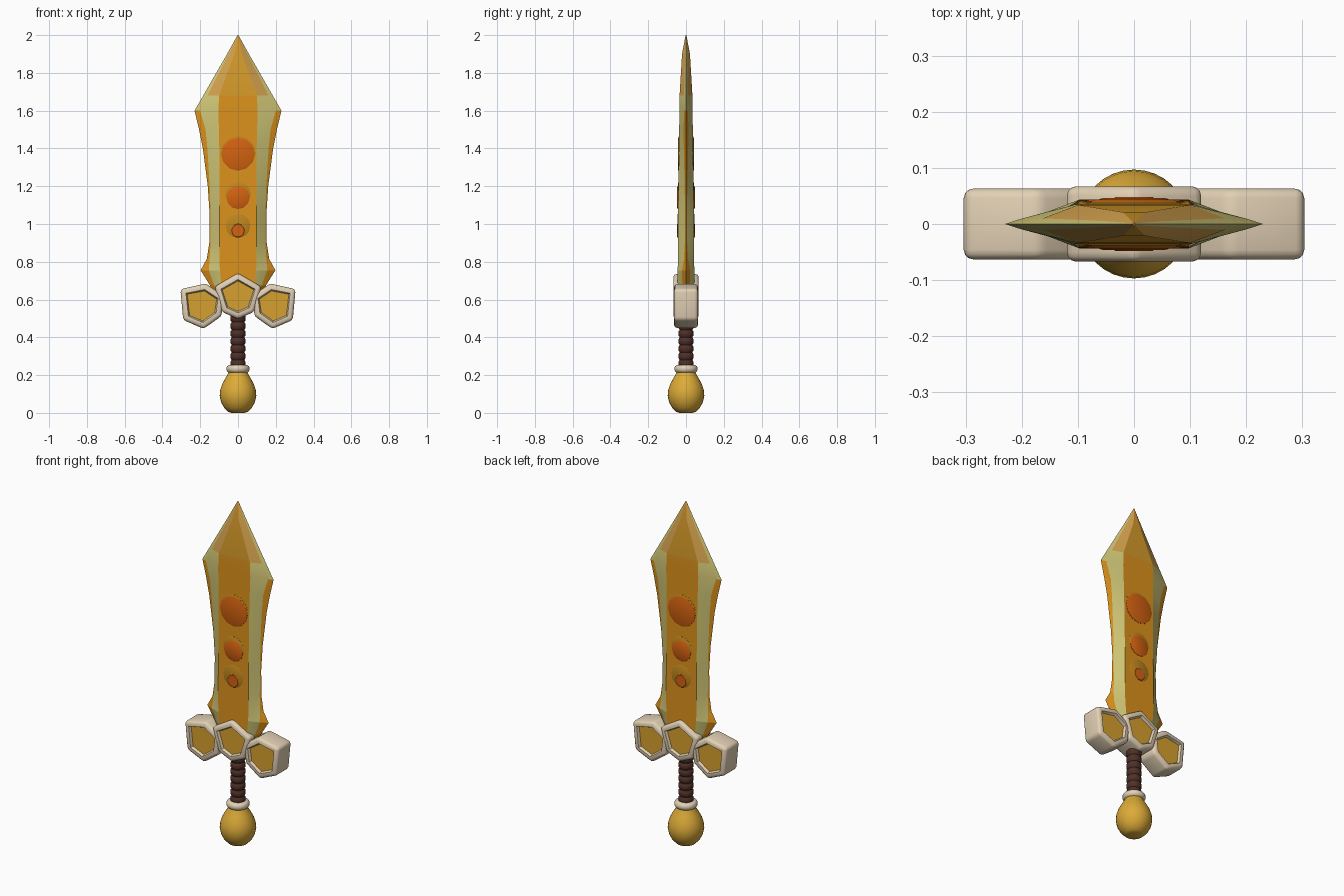
import bpy, bmesh, math

if "Cube" in bpy.data.objects:
    bpy.data.objects.remove(bpy.data.objects["Cube"])


def material(name, rgb):
    lin = [((c / 255 + 0.055) / 1.055) ** 2.4 for c in rgb]
    m = bpy.data.materials.new(name)
    m.diffuse_color = (*lin, 1)
    m.use_nodes = True
    m.node_tree.nodes["Principled BSDF"].inputs["Base Color"].default_value = m.diffuse_color
    return m


AMBER = material("amber blade", (220, 146, 28))
PALE = material("pale green gold", (208, 198, 118))
TAN = material("tan tip bevel", (212, 162, 78))
TIP = material("tip gold", (214, 155, 42))
GEM = material("burnt orange gem", (212, 98, 16))
SEAT = material("gem seat ochre", (190, 134, 30))
CREAM = material("cream guard", (226, 208, 180))
GOLD = material("gold", (220, 170, 56))
PANEL = material("guard panel gold", (214, 160, 46))
BROWN = material("dark brown grip", (80, 48, 40))


def finish(name, bm, mats, angle):
    bmesh.ops.recalc_face_normals(bm, faces=bm.faces[:])
    me = bpy.data.meshes.new(name)
    bm.to_mesh(me)
    bm.free()
    for m in mats:
        me.materials.append(m)
    ob = bpy.data.objects.new(name, me)
    bpy.context.collection.objects.link(ob)
    bpy.ops.object.select_all(action='DESELECT')
    ob.select_set(True)
    bpy.context.view_layer.objects.active = ob
    bpy.ops.object.shade_smooth_by_angle(angle=math.radians(angle))
    return ob


def lathe(name, profile, mat, seg=32):
    bm = bmesh.new()
    rings = [[bm.verts.new((r * math.cos(2 * math.pi * i / seg),
                            r * math.sin(2 * math.pi * i / seg), z))
              for i in range(seg)] for r, z in profile]
    for a, b in zip(rings, rings[1:]):
        for i in range(seg):
            j = (i + 1) % seg
            bm.faces.new((a[i], a[j], b[j], b[i]))
    bm.faces.new(rings[0][::-1])
    bm.faces.new(rings[-1])
    return finish(name, bm, [mat], 60)


# Blade: rows of z, half width, stripe outer x, panel half width, half depth
rows = [(0.60, 0.11, 0.10, 0.08, 0.044), (0.675, 0.148, 0.125, 0.088, 0.044),
        (0.755, 0.198, 0.155, 0.096, 0.044), (0.815, 0.165, 0.150, 0.098, 0.043),
        (0.90, 0.152, 0.145, 0.098, 0.043), (1.05, 0.150, 0.145, 0.098, 0.042),
        (1.20, 0.160, 0.150, 0.098, 0.040), (1.40, 0.186, 0.162, 0.099, 0.037),
        (1.50, 0.206, 0.172, 0.101, 0.036), (1.60, 0.230, 0.200, 0.104, 0.035),
        (1.68, 0.184, 0.162, 0.100, 0.034), (1.90, 0.058, 0.050, 0.020, 0.021),
        (2.00, 0.002, 0.0015, 0.001, 0.002)]
column = [0, 1, 2, 1, 0, 0, 1, 2, 1, 0]        # edge, stripe, panel
lower, shoulder, point = (0, 1, 0), (1, 1, 3), (1, 2, 3)

bm = bmesh.new()
loops = []
for z, w, q, p, d in rows:
    e = min(d * 0.8, d * 1.15 * (w - q) / (w - p))
    front = [(-w, 0), (-q, -e), (-p, -d), (p, -d), (q, -e), (w, 0)]
    back = [(q, e), (p, d), (-p, d), (-q, e)]
    loops.append([bm.verts.new((x, y, z)) for x, y in front + back])
for k, (a, b) in enumerate(zip(loops, loops[1:])):
    z = rows[k][0]
    scheme = lower if z < 1.59 else shoulder if z < 1.65 else point
    for i in range(10):
        j = (i + 1) % 10
        f = bm.faces.new((a[i], a[j], b[j], b[i]))
        f.material_index = scheme[column[i]]
        if scheme is shoulder and column[i] == 2:
            f.material_index = 0
bm.faces.new(loops[0][::-1])
bm.faces.new(loops[-1])
finish("blade", bm, [AMBER, PALE, TAN, TIP], 12)


# Gems and their seats: discs reaching through the blade to show on both sides
def disc(name, z, r, half, mat, seg=12):
    bm = bmesh.new()
    loops = []
    for y, s in ((-half, 0.9), (-half + 0.003, 1), (half - 0.003, 1), (half, 0.9)):
        loops.append([bm.verts.new((s * r * math.cos(2 * math.pi * i / seg), y,
                                    z + s * r * math.sin(2 * math.pi * i / seg)))
                      for i in range(seg)])
    for a, b in zip(loops, loops[1:]):
        for i in range(seg):
            j = (i + 1) % seg
            bm.faces.new((a[i], a[j], b[j], b[i]))
    bm.faces.new(loops[0])
    bm.faces.new(loops[-1][::-1])
    finish(name, bm, [mat], 30)


for label, z, r, zs, rs, d in (("upper", 1.370, 0.088, 1.374, 0.093, 0.0385),
                               ("middle", 1.140, 0.061, 1.155, 0.067, 0.0415),
                               ("lower", 0.965, 0.037, 0.990, 0.066, 0.0430)):
    disc(label + "_gem_seat", zs, rs, d + 0.002, SEAT)
    disc(label + "_gem", z, r, d + 0.005, GEM)


# Guard: chunky rounded blocks with a sunken gold panel on front and back
def guard_block(name, outline, half):
    bm = bmesh.new()
    a = [bm.verts.new((x, -half, z)) for x, z in outline]
    b = [bm.verts.new((x, half, z)) for x, z in outline]
    n = len(a)
    for i in range(n):
        j = (i + 1) % n
        bm.faces.new((a[i], a[j], b[j], b[i]))
    bm.faces.new(a[::-1])
    bm.faces.new(b)
    bmesh.ops.recalc_face_normals(bm, faces=bm.faces[:])
    bmesh.ops.bevel(bm, geom=bm.edges[:], offset=0.017, segments=3,
                    profile=0.5, affect='EDGES')
    bm.normal_update()
    caps = [max((f for f in bm.faces if f.normal.y * s > 0.99),
                key=lambda f: f.calc_area()) for s in (-1, 1)]
    bmesh.ops.inset_individual(bm, faces=caps, thickness=0.014, depth=0)
    bmesh.ops.inset_individual(bm, faces=caps, thickness=0.008, depth=-0.014)
    for f in caps:
        f.material_index = 1
    finish(name, bm, [CREAM, PANEL], 40)


side = [(0.305, 0.655), (0.170, 0.685), (0.075, 0.620),
        (0.088, 0.512), (0.182, 0.445), (0.290, 0.492)]
for label, s in (("left", -1), ("right", 1)):
    guard_block(label + "_guard_block", [(s * x, z) for x, z in side], 0.063)
guard_block("centre_guard_block",
            [(0, 0.740), (0.124, 0.668), (0.085, 0.535), (0, 0.497),
             (-0.085, 0.535), (-0.124, 0.668)], 0.067)

# Grip: stacked wrapped ridges
ridges = 7
step = 0.28 / ridges
grip = []
for i in range(ridges):
    z = 0.24 + i * step
    grip += [(0.033, z), (0.040, z + step * 0.25),
             (0.041, z + step * 0.5), (0.040, z + step * 0.75)]
lathe("grip", grip + [(0.033, 0.52)], BROWN, 24)

# Collar and pommel
lathe("collar", [(0.040, 0.212)] + [
    (0.043 + 0.019 * math.cos(t), 0.233 + 0.021 * math.sin(t))
    for t in [math.radians(-90 + 22.5 * i) for i in range(9)]] + [(0.030, 0.254)], CREAM)
lathe("pommel", [(0.035, 0.0), (0.052, 0.006), (0.074, 0.028), (0.090, 0.058),
                 (0.097, 0.092), (0.094, 0.122), (0.084, 0.152), (0.068, 0.182),
                 (0.054, 0.205), (0.046, 0.225)], GOLD)
